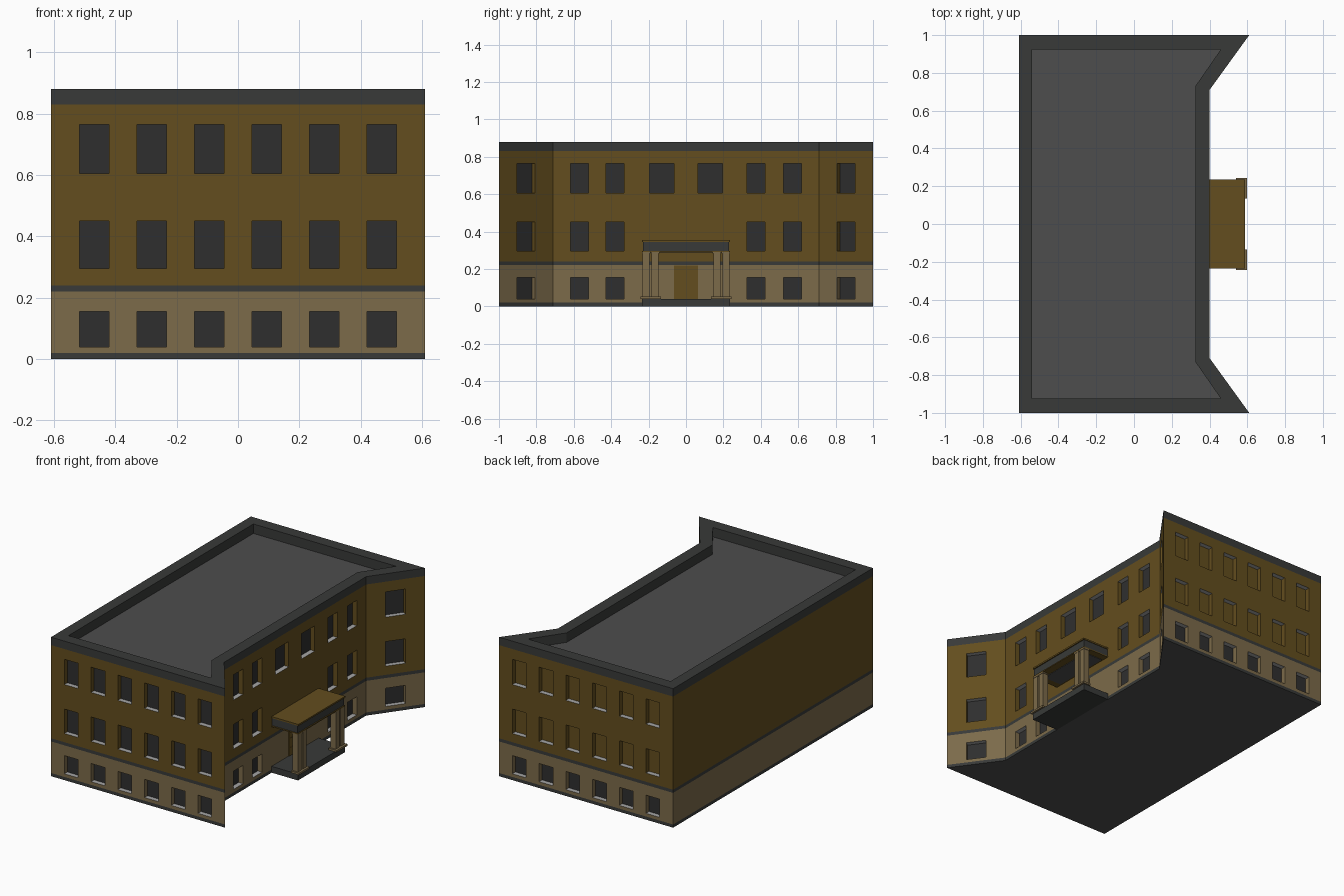
import bpy
import bmesh
from mathutils import Vector

cube = bpy.data.objects.get("Cube")
if cube:
    bpy.data.objects.remove(cube, do_unlink=True)


def material(name, r, g, b):
    m = bpy.data.materials.new(name)
    m.use_nodes = True
    m.diffuse_color = (r, g, b, 1)
    m.node_tree.nodes["Principled BSDF"].inputs["Base Color"].default_value = (r, g, b, 1)
    return m


BROWN = material("brown_plaster", 0.125, 0.075, 0.013)
TAN = material("tan_stone", 0.2, 0.145, 0.068)
TRIM = material("dark_trim", 0.04, 0.042, 0.04)
GLASS = material("dark_glass", 0.028, 0.028, 0.028)
ROOF = material("grey_roof", 0.075, 0.075, 0.075)
SILL = material("light_sill", 0.38, 0.38, 0.38)

# Each part collects its faces in its own mesh
part_materials = {
    "upper_walls": BROWN, "base_walls": TAN, "trim_bands": TRIM,
    "window_panes": GLASS, "blind_panes": BROWN, "window_sills": SILL,
    "parapet": TRIM, "roof": ROOF, "ground_slab": ROOF,
}
parts = {name: bmesh.new() for name in part_materials}


def face(part, *points):
    bm = parts[part]
    bm.faces.new([bm.verts.new(p) for p in points])


def finish(name, bm, mat):
    bmesh.ops.remove_doubles(bm, verts=bm.verts, dist=0.0001)
    mesh = bpy.data.meshes.new(name)
    bm.to_mesh(mesh)
    bm.free()
    mesh.materials.append(mat)
    obj = bpy.data.objects.new(name, mesh)
    bpy.context.collection.objects.link(obj)
    return obj


def box(name, mat, x, y, z):
    bm = bmesh.new()
    bmesh.ops.create_cube(bm, size=1)
    for v in bm.verts:
        v.co = [lo + (c + 0.5) * (hi - lo) for c, (lo, hi) in zip(v.co, (x, y, z))]
    return finish(name, bm, mat)


# Horizontal strips of every facade: top height, part, window row
STRIPS = [
    (0.02, "trim_bands", None), (0.04, "base_walls", None),
    (0.155, "base_walls", 0), (0.22, "base_walls", None),
    (0.24, "trim_bands", None), (0.295, "upper_walls", None),
    (0.45, "upper_walls", 1), (0.605, "upper_walls", None),
    (0.765, "upper_walls", 2), (0.83, "upper_walls", None),
    (0.88, "trim_bands", None),
]
RECESS = 0.03


def facade(start, end, rows, blind_upper=False):
    a, b = Vector(start), Vector(end)
    along = (b - a).normalized()
    inward = Vector((-along.y, along.x))
    middle, half = (a + b) / 2, (b - a).length / 2

    def at(u, z, depth=0):
        p = middle + along * u + inward * depth
        return (p.x, p.y, z)

    bottom = 0
    for top, part, row in STRIPS:
        openings = rows[row] if row is not None else []
        left = -half
        for centre, width in openings:
            u, v = centre - width / 2, centre + width / 2
            face(part, at(left, bottom), at(u, bottom), at(u, top), at(left, top))
            # Recessed opening: jambs, sill, lintel and pane
            for s, t in ((u, 0), (v, RECESS)):
                o = RECESS - t
                face(part, at(s, bottom, t), at(s, bottom, o), at(s, top, o), at(s, top, t))
            face("window_sills", at(u, bottom), at(v, bottom),
                 at(v, bottom, RECESS), at(u, bottom, RECESS))
            face("window_sills", at(u, top, RECESS), at(v, top, RECESS), at(v, top), at(u, top))
            pane = "blind_panes" if blind_upper and row else "window_panes"
            face(pane, at(u, bottom, RECESS), at(v, bottom, RECESS),
                 at(v, top, RECESS), at(u, top, RECESS))
            left = v
        face(part, at(left, bottom), at(half, bottom), at(half, top), at(left, top))
        bottom = top


# Footprints, counter-clockwise
OUTER = [(-0.61, -1), (0.61, -1), (0.4, -0.71), (0.4, 0.71), (0.61, 1), (-0.61, 1)]
INNER = [(-0.54, -0.925), (0.46, -0.925), (0.325, -0.73),
         (0.325, 0.73), (0.46, 0.925), (-0.54, 0.925)]
TOP, DECK = 0.88, 0.82

end_row = [(0.1873 * (i - 2.5), 0.096) for i in range(6)]
wing_row = [(0, 0.12)]
paired = [(u, 0.096) for u in (-0.57, -0.38, 0.375, 0.57)]
top_row = paired[:2] + [(-0.13, 0.132), (0.13, 0.132)] + paired[2:]
layouts = [[end_row] * 3, [wing_row] * 3, [paired, paired, top_row],
           [wing_row] * 3, [end_row] * 3, [[], [], []]]

for i, rows in enumerate(layouts):
    j = (i + 1) % 6
    facade(OUTER[i], OUTER[j], rows, blind_upper=(i == 4))
    # Parapet top and inner side
    face("parapet", (*OUTER[i], TOP), (*OUTER[j], TOP), (*INNER[j], TOP), (*INNER[i], TOP))
    face("parapet", (*INNER[i], TOP), (*INNER[j], TOP), (*INNER[j], DECK), (*INNER[i], DECK))

face("roof", *[(*p, DECK) for p in INNER])
face("ground_slab", *[(*p, 0) for p in reversed(OUTER)])
for name, bm in parts.items():
    finish(name, bm, part_materials[name])

# Entrance porch
W = 0.235
box("porch_platform", TRIM, (0.4, 0.585), (-W, W), (0, 0.04))
box("porch_beam", TRIM, (0.4, 0.58), (-W + 0.004, W - 0.004), (0.297, 0.345))
box("porch_canopy_top", BROWN, (0.4, 0.587), (-W, W), (0.345, 0.355))
box("porch_canopy_rim", BROWN, (0.4, 0.585), (-W, W), (0.29, 0.297))
box("porch_ceiling", ROOF, (0.41, 0.535), (-0.19, 0.19), (0.287, 0.29))

for side, sign in (("left", 1), ("right", -1)):
    def span(lo, hi):
        return sorted((sign * lo, sign * hi))

    box(f"{side}_plinth", TAN, (0.54, 0.597), span(0.135, 0.243), (0.04, 0.052))
    for place, y in (("outer", 0.213), ("inner", 0.165)):
        box(f"{side}_{place}_column", TAN, (0.545, 0.583),
            span(y - 0.019, y + 0.019), (0.052, 0.282))
        box(f"{side}_{place}_capital", TAN, (0.542, 0.585),
            span(y - 0.022, y + 0.022), (0.282, 0.29))
    # Double door leaf with raised panels
    box(f"{side}_door_leaf", BROWN, (0.398, 0.404), span(0.001, 0.065), (0.04, 0.218))
    for z in (0.05, 0.11, 0.17):
        box(f"{side}_door_panel", BROWN, (0.404, 0.406), span(0.012, 0.054), (z, z + 0.042))
